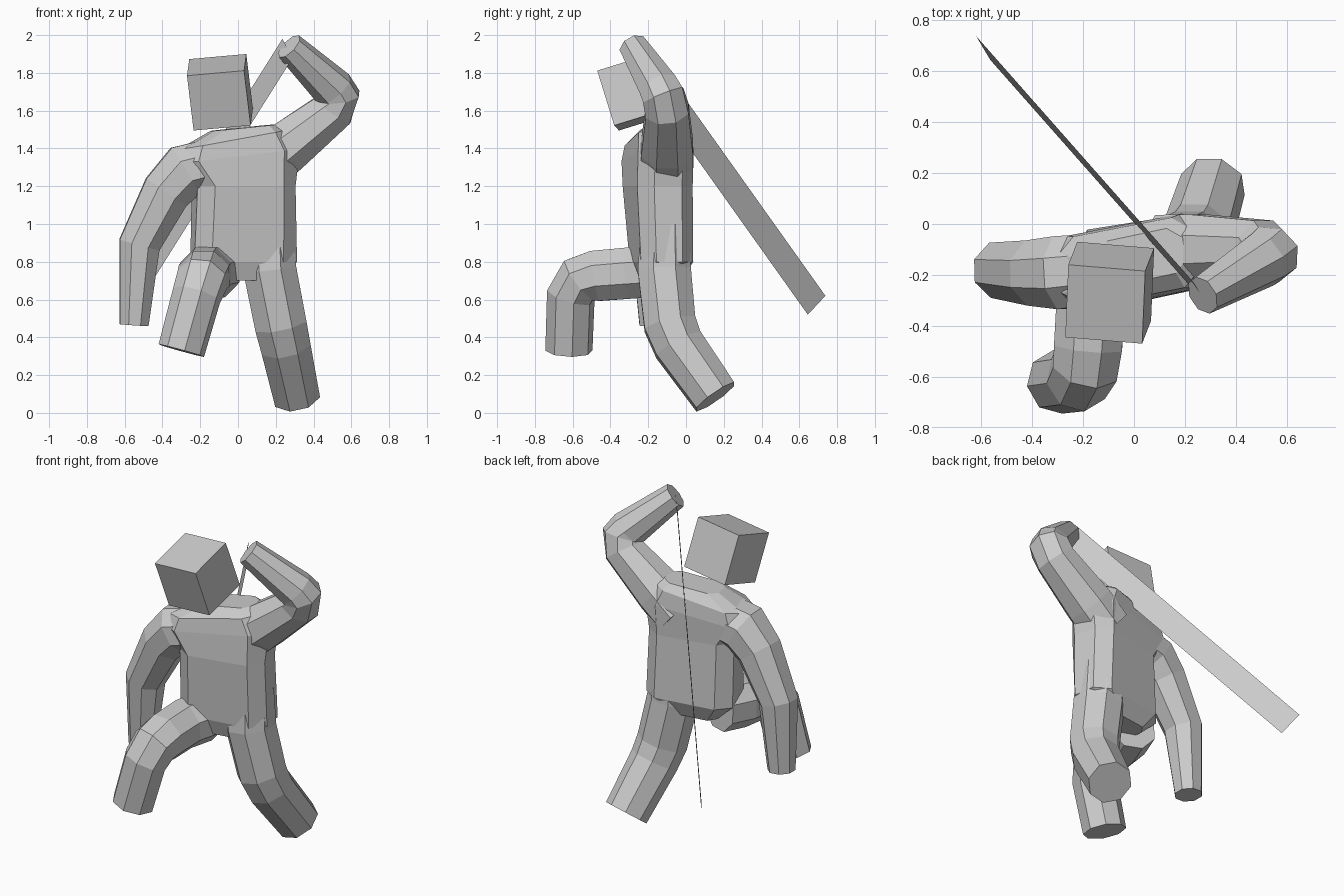
import bpy, bmesh, math
from mathutils import Vector

if "Cube" in bpy.data.objects:
    bpy.data.objects.remove(bpy.data.objects["Cube"])


def skin_rings(name, rings):
    """Join a run of equal rings into a closed, flat-faced solid."""
    bm = bmesh.new()
    loops = [[bm.verts.new(p) for p in ring] for ring in rings]
    n = len(loops[0])
    for a, b in zip(loops, loops[1:]):
        for i in range(n):
            j = (i + 1) % n
            bm.faces.new((a[i], a[j], b[j], b[i]))
    bm.faces.new(loops[0][::-1])
    bm.faces.new(loops[-1])
    bmesh.ops.recalc_face_normals(bm, faces=bm.faces)
    return finish(name, bm)


def finish(name, bm):
    mesh = bpy.data.meshes.new(name)
    bm.to_mesh(mesh)
    bm.free()
    obj = bpy.data.objects.new(name, mesh)
    bpy.context.collection.objects.link(obj)
    return obj


def limb(name, nodes):
    """Octagonal tube along nodes of (x, y, z, radius)."""
    pts = [Vector(n[:3]) for n in nodes]
    side, rings = None, []
    for i, p in enumerate(pts):
        t = Vector()
        if i > 0:
            t += (p - pts[i - 1]).normalized()
        if i < len(pts) - 1:
            t += (pts[i + 1] - p).normalized()
        t.normalize()
        if side is None:
            side = Vector((0, 1, 0)) if abs(t.y) < 0.8 else Vector((1, 0, 0))
        side = (side - t * side.dot(t)).normalized()
        up = t.cross(side)
        r = nodes[i][3] * 1.05
        rings.append([p + r * (side * math.cos(a) + up * math.sin(a))
                      for a in (math.pi * (k + 0.5) / 4 for k in range(8))])
    return skin_rings(name, rings)


def torso_ring(x, y, z, hw, hd, yaw, slope):
    """Chamfered rectangle, turned about z and sloping across the shoulders."""
    c, s = math.cos(math.radians(yaw)), math.sin(math.radians(yaw))
    outline = [(1, -.5), (1, .5), (.7, 1), (-.7, 1),
               (-1, .5), (-1, -.5), (-.7, -1), (.7, -1)]
    return [(x + u * hw * c - v * hd * s, y + u * hw * s + v * hd * c,
             z + u * hw * slope) for u, v in outline]


# Torso
skin_rings("torso", [torso_ring(*r) for r in (
    (0.00, -0.14, 0.70, 0.14, 0.10, 8, 0),
    (0.03, -0.13, 0.80, 0.275, 0.140, 9, 0),
    (0.03, -0.15, 1.20, 0.265, 0.150, 12, 0),
    (-0.01, -0.15, 1.36, 0.33, 0.150, 11, 0.12),
    (-0.02, -0.15, 1.45, 0.28, 0.140, 11, 0.18),
    (0.03, -0.13, 1.51, 0.17, 0.090, 12, 0.1))])

# Arms: one hanging, one raised and bent back
limb("hanging_arm", [(-0.08, -0.17, 1.33, .14), (-0.28, -0.19, 1.28, .148),
                     (-0.38, -0.19, 1.17, .132), (-0.522, -0.18, 0.89, .112),
                     (-0.55, -0.17, 0.465, .078)])
limb("raised_arm", [(0.12, -0.10, 1.29, .14), (0.25, -0.10, 1.40, .142),
                    (0.50, -0.10, 1.60, .118), (0.53, -0.12, 1.68, .115),
                    (0.505, -0.14, 1.715, .108), (0.27, -0.28, 1.94, .075)])

# Legs: one stepping forward, one trailing
limb("front_leg", [(-0.12, -0.16, 0.75, .14), (-0.17, -0.30, 0.74, .14),
                   (-0.18, -0.48, .725, .138), (-0.19, -0.56, 0.705, .132),
                   (-0.22, -0.61, 0.62, .125), (-0.30, -0.62, 0.33, .12)])
limb("rear_leg", [(0.165, -0.11, 1.0, .13), (0.168, -0.115, 0.76, .145),
                  (0.225, -0.085, 0.47, .142), (0.25, -0.04, 0.36, .136),
                  (0.31, 0.155, 0.085, .125)])

# Head: a nodding cube
corner = Vector((-0.27, -0.445, 1.785))
right = Vector((0.302, -0.025, 0.027))
back = Vector((0.012, 0.285, 0.088))
down = Vector((0.035, 0.09, -0.29))
top = [corner, corner + right, corner + right + back, corner + back]
skin_rings("head", [top, [p + down for p in top]])

# Blade: a flat strip held over the shoulder
bm = bmesh.new()
bm.faces.new([bm.verts.new(p) for p in (
    (-0.565, 0.645, 0.52), (-0.62, 0.738, 0.62),
    (0.235, -0.23, 1.98), (0.29, -0.323, 1.88))])
finish("blade", bm)
